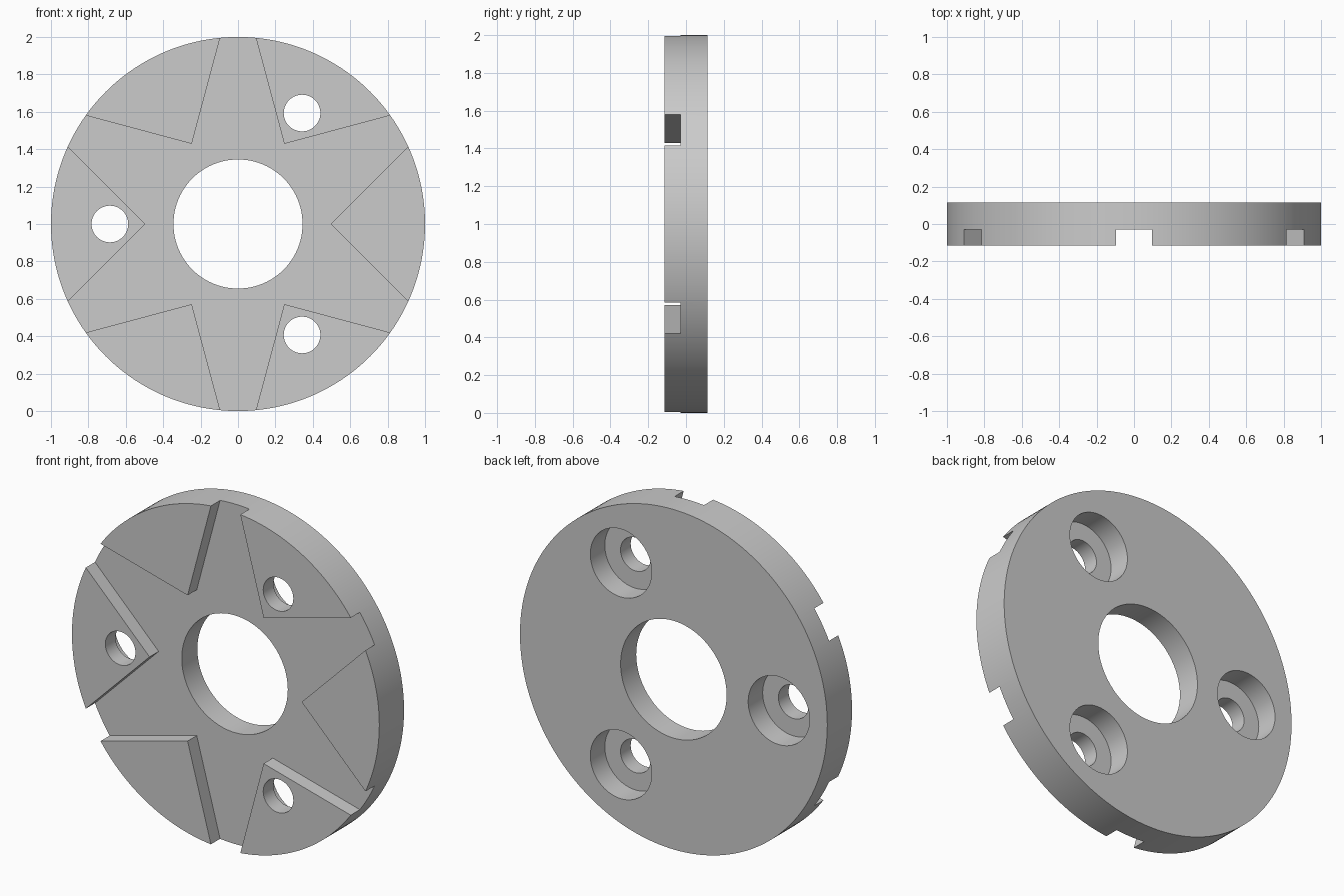
import bpy, bmesh
from math import sin, cos, pi, radians

old = bpy.data.objects.get("Cube")
if old:
    bpy.data.objects.remove(old, do_unlink=True)

FRONT, BACK = -0.115, 0.115
GROOVE_FLOOR = -0.03
CENTRE_Z = 1.0

grey = bpy.data.materials.new("plain_grey")
grey.use_nodes = True
colour = (0.6, 0.6, 0.6, 1)
grey.diffuse_color = colour
grey.node_tree.nodes["Principled BSDF"].inputs["Base Color"].default_value = colour


def circle(radius, sides, cx=0, cz=0):
    return [(cx + radius * cos(2 * pi * i / sides), cz + radius * sin(2 * pi * i / sides))
            for i in range(sides)]


def prism(name, outline, y0, y1):
    """Extrude an outline in the x-z plane from y0 to y1."""
    bm = bmesh.new()
    base = bm.faces.new([bm.verts.new((x, y0, z + CENTRE_Z)) for x, z in outline])
    extruded = bmesh.ops.extrude_face_region(bm, geom=[base])["geom"]
    verts = [v for v in extruded if isinstance(v, bmesh.types.BMVert)]
    bmesh.ops.translate(bm, vec=(0, y1 - y0, 0), verts=verts)
    bmesh.ops.recalc_face_normals(bm, faces=bm.faces)
    mesh = bpy.data.meshes.new(name)
    bm.to_mesh(mesh)
    bm.free()
    mesh.materials.append(grey)
    obj = bpy.data.objects.new(name, mesh)
    bpy.context.collection.objects.link(obj)
    return obj


# Round plate
plate = prism("slotted_disc", circle(1.0, 192), FRONT, BACK)

# Star-shaped recess that leaves six raised wedges on the front
star = []
for k in range(6):
    for radius, turn in ((0.495, 0), (1.352, 30)):
        a = radians(60 * k + turn)
        star.append((radius * cos(a), radius * sin(a)))
cutters = [prism("star_cutter", star, FRONT - 0.1, GROOVE_FLOOR)]

# Central bore
cutters.append(prism("bore_cutter", circle(0.345, 96), FRONT - 0.2, BACK + 0.2))

# Three bolt holes, counterbored from the back
for angle in (60, 180, 300):
    x, z = 0.685 * cos(radians(angle)), 0.685 * sin(radians(angle))
    cutters.append(prism("bolt_cutter", circle(0.098, 48, x, z), FRONT - 0.2, BACK + 0.2))
    cutters.append(prism("counterbore_cutter", circle(0.2, 64, x, z), BACK - 0.135, BACK + 0.1))

# Cut every recess, then drop the cutters
bpy.ops.object.select_all(action="DESELECT")
bpy.context.view_layer.objects.active = plate
plate.select_set(True)
for cutter in cutters:
    cutter.hide_render = True
    cut = plate.modifiers.new("cut", "BOOLEAN")
    cut.operation = "DIFFERENCE"
    cut.solver = "EXACT"
    cut.object = cutter
    bpy.ops.object.modifier_apply(modifier=cut.name)
    bpy.data.objects.remove(cutter, do_unlink=True)

bpy.ops.object.shade_smooth_by_angle(angle=radians(30))
